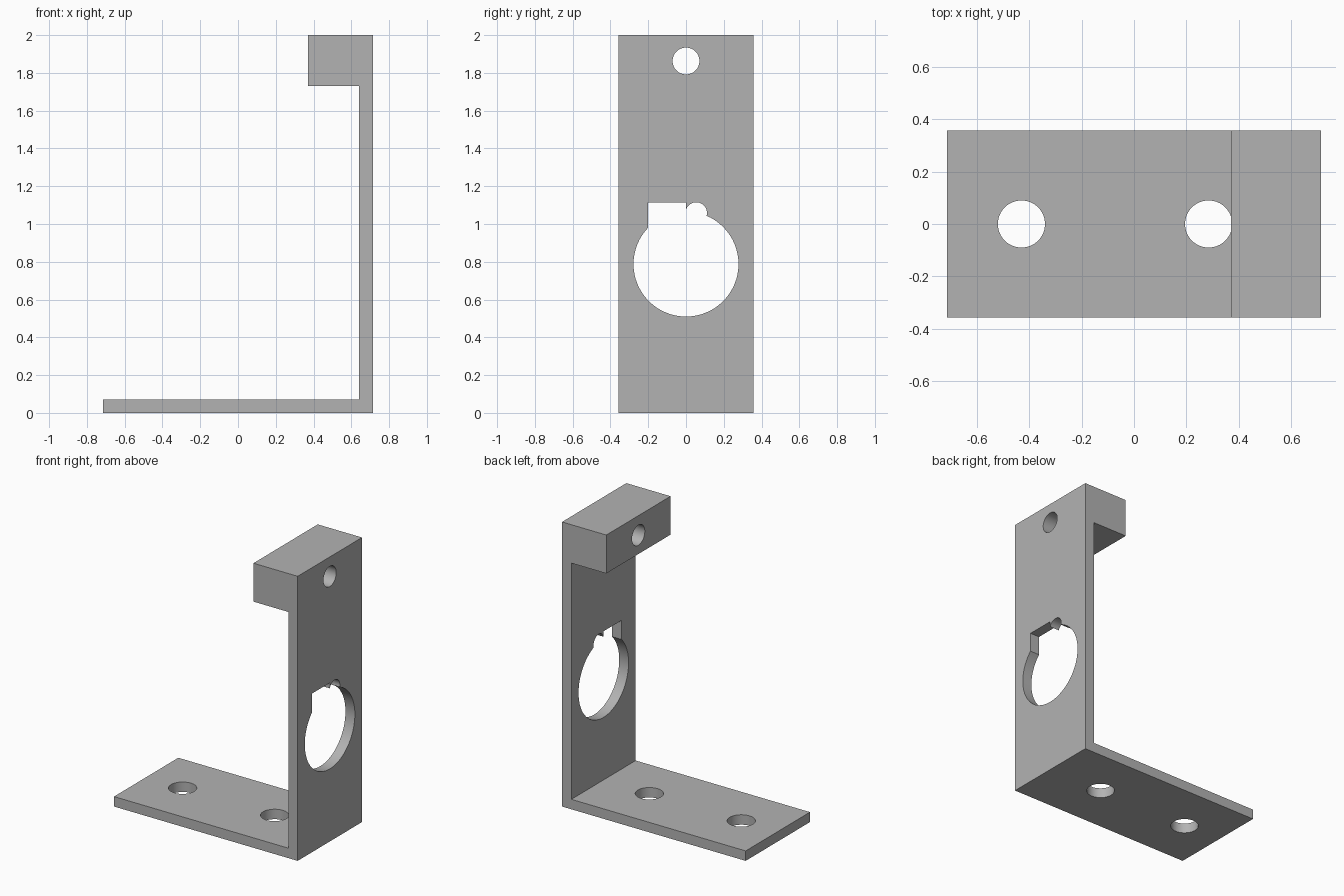
import bpy, bmesh, math
from mathutils import Matrix

cube = bpy.data.objects.get("Cube")
if cube:
    bpy.data.objects.remove(cube, do_unlink=True)

HALF_LENGTH, HALF_WIDTH, HEIGHT, THICK = 0.714, 0.357, 2.0, 0.07
BLOCK_X, BLOCK_Z = 0.37, 1.73

grey = bpy.data.materials.new("matte grey")
grey.use_nodes = True
colour = (0.45, 0.45, 0.45, 1)
grey.diffuse_color = colour
grey.node_tree.nodes["Principled BSDF"].inputs["Base Color"].default_value = colour


def add_object(name, bm):
    bmesh.ops.recalc_face_normals(bm, faces=bm.faces)
    mesh = bpy.data.meshes.new(name)
    bm.to_mesh(mesh)
    bm.free()
    mesh.materials.append(grey)
    obj = bpy.data.objects.new(name, mesh)
    bpy.context.collection.objects.link(obj)
    return obj


def cylinder_cutter(name, centre, radius, depth, axis):
    bm = bmesh.new()
    turn = Matrix.Rotation(math.pi / 2, 4, "Y") if axis == "X" else Matrix()
    bmesh.ops.create_cone(bm, cap_ends=True, segments=64, radius1=radius,
                          radius2=radius, depth=depth,
                          matrix=Matrix.Translation(centre) @ turn)
    return add_object(name, bm)


def box_cutter(name, centre, size):
    bm = bmesh.new()
    bmesh.ops.create_cube(bm, size=1, matrix=Matrix.Translation(centre)
                          @ Matrix.Diagonal((*size, 1)))
    return add_object(name, bm)


# Bracket body: side profile extruded across the width
wall_x = HALF_LENGTH - THICK - 0.003
profile = [(-HALF_LENGTH, 0), (HALF_LENGTH, 0), (HALF_LENGTH, HEIGHT),
           (BLOCK_X, HEIGHT), (BLOCK_X, BLOCK_Z), (wall_x, BLOCK_Z),
           (wall_x, THICK), (-HALF_LENGTH, THICK)]
bm = bmesh.new()
face = bm.faces.new([bm.verts.new((x, -HALF_WIDTH, z)) for x, z in profile])
side = bmesh.ops.extrude_face_region(bm, geom=[face])
moved = [v for v in side["geom"] if isinstance(v, bmesh.types.BMVert)]
bmesh.ops.translate(bm, verts=moved, vec=(0, 2 * HALF_WIDTH, 0))
bracket = add_object("bracket", bm)

# Openings: base screw holes, block bore, large round window with its two notches
cutters = [cylinder_cutter("base_hole_cutter", (x, 0, THICK / 2), 0.09, 0.3, "Z")
           for x in (-0.43, 0.285)]
cutters += [
    cylinder_cutter("block_bore_cutter", (0.55, 0, 1.863), 0.071, 0.8, "X"),
    cylinder_cutter("window_cutter", (0.68, 0, 0.788), 0.278, 0.3, "X"),
    box_cutter("square_notch_cutter", (0.68, -0.1, 0.957), (0.32, 0.2, 0.316)),
    cylinder_cutter("round_notch_cutter", (0.68, 0.054, 1.058), 0.057, 0.34, "X"),
]

bpy.ops.object.select_all(action="DESELECT")
bpy.context.view_layer.objects.active = bracket
bracket.select_set(True)
for cutter in cutters:
    cutter.hide_render = True
    cut = bracket.modifiers.new(cutter.name, "BOOLEAN")
    cut.operation, cut.solver, cut.object = "DIFFERENCE", "EXACT", cutter
    bpy.ops.object.modifier_apply(modifier=cut.name)
    bpy.data.objects.remove(cutter, do_unlink=True)

bpy.ops.object.shade_smooth_by_angle(angle=math.radians(30))
